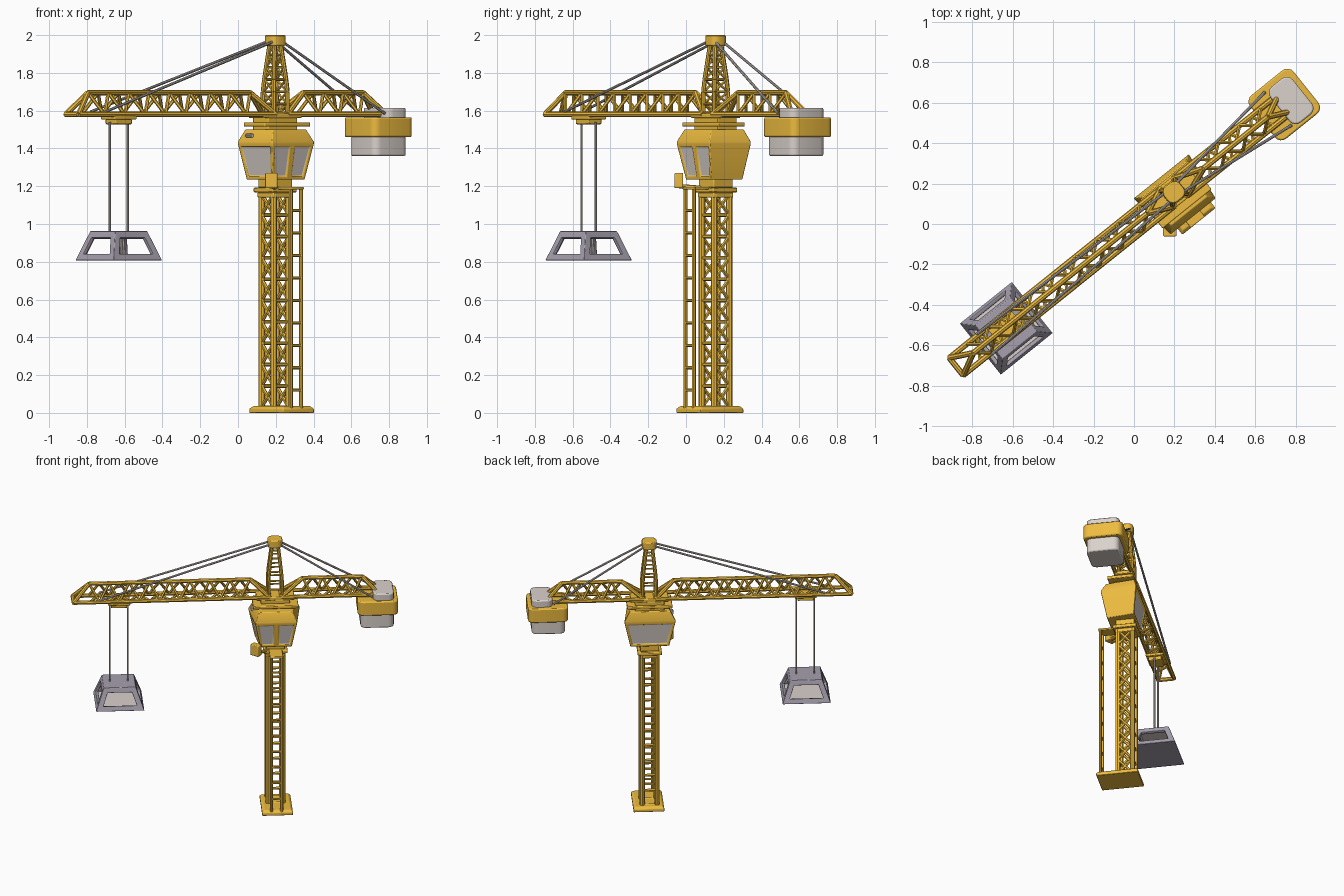
import bpy, bmesh
from math import radians, cos, sin, pi
from mathutils import Vector, Matrix

if "Cube" in bpy.data.objects:
    bpy.data.objects.remove(bpy.data.objects["Cube"])

# Local frame: u (x) runs along the jib, origin on the mast axis
FRAME = Matrix.Translation((0.197, 0.157, 0)) @ Matrix.Rotation(radians(38.7), 4, 'Z')


def material(name, rgb):
    m = bpy.data.materials.new(name)
    m.diffuse_color = (*rgb, 1)
    m.use_nodes = True
    m.node_tree.nodes["Principled BSDF"].inputs["Base Color"].default_value = m.diffuse_color
    return m


YELLOW = material("yellow_paint", (0.85, 0.50, 0.05))
PALE = material("pale_grey", (0.70, 0.64, 0.60))
STEEL = material("steel_grey", (0.38, 0.35, 0.42))
CABLE = material("cable_grey", (0.55, 0.51, 0.48))


def finish(name, bm, mats, bevel=0.0, shell=0.0):
    bmesh.ops.recalc_face_normals(bm, faces=bm.faces)
    me = bpy.data.meshes.new(name)
    bm.to_mesh(me)
    bm.free()
    for m in mats:
        me.materials.append(m)
    ob = bpy.data.objects.new(name, me)
    bpy.context.collection.objects.link(ob)
    ob.matrix_world = FRAME
    if shell:
        s = ob.modifiers.new("shell", 'SOLIDIFY')
        s.thickness, s.offset, s.material_offset = shell, -1, 1
    if bevel:
        b = ob.modifiers.new("bevel", 'BEVEL')
        b.width, b.segments, b.limit_method = bevel, 2, 'ANGLE'
        b.angle_limit = radians(35)
    bpy.ops.object.select_all(action='DESELECT')
    ob.select_set(True)
    bpy.context.view_layer.objects.active = ob
    bpy.ops.object.shade_smooth_by_angle(angle=radians(40))
    return ob


def bars(name, segs, r, mat=YELLOW, n=8):
    """Round bars joining each pair of points."""
    bm = bmesh.new()
    for a, b in segs:
        a, b = Vector(a), Vector(b)
        d = b - a
        mx = Matrix.Translation((a + b) / 2) @ d.to_track_quat('Z', 'Y').to_matrix().to_4x4()
        bmesh.ops.create_cone(bm, cap_ends=True, segments=n, radius1=r, radius2=r,
                              depth=d.length, matrix=mx)
    return finish(name, bm, [mat])


def rect(lu, lv, cu=0, cv=0, r=0.0, n=4):
    """Rectangle outline, with rounded corners when r > 0."""
    pts = []
    for k, (sx, sy) in enumerate(((1, 1), (-1, 1), (-1, -1), (1, -1))):
        x, y = cu + sx * (lu / 2 - r), cv + sy * (lv / 2 - r)
        for i in range(n + 1 if r else 1):
            a = (k + i / n) * pi / 2
            pts.append((x + r * cos(a), y + r * sin(a)))
    return pts


def loft(name, rings, mats, bevel=0.0, window=None, inset=0.016, shell=0.0):
    """Stack outlines at heights; side faces chosen by window(ring, side) become
    recessed panes, or openings when the part is a shell."""
    bm = bmesh.new()
    vs = [[bm.verts.new((x, y, z)) for x, y in pts] for z, pts in rings]
    n, picked = len(vs[0]), []
    for k in range(len(vs) - 1):
        for i in range(n):
            j = (i + 1) % n
            f = bm.faces.new((vs[k][i], vs[k][j], vs[k + 1][j], vs[k + 1][i]))
            if window and window(k, i):
                picked.append(f)
    bm.faces.new(vs[0][::-1])
    bm.faces.new(vs[-1])
    bmesh.ops.recalc_face_normals(bm, faces=bm.faces)
    if picked:
        bmesh.ops.inset_individual(bm, faces=picked, thickness=inset, use_even_offset=True)
        if shell:
            bmesh.ops.delete(bm, geom=picked, context='FACES')
        else:
            bmesh.ops.inset_individual(bm, faces=picked, thickness=0.003, depth=-0.007, use_even_offset=True)
            for f in picked:
                f.material_index = 1
    return finish(name, bm, mats, bevel, shell)


def slab(name, lu, lv, z0, z1, cu=0, cv=0, r=0.0, mat=YELLOW, bevel=0.005):
    return loft(name, [(z0, rect(lu, lv, cu, cv, r)), (z1, rect(lu, lv, cu, cv, r))], [mat], bevel)


def lattice_tower(name, z0, z1, half, levels, post, brace):
    """Four posts, crossed braces on the u sides and rungs on the v sides."""
    def corner(su, sv, z):
        h = half(z)
        return (su * h, sv * h, z)
    zs = [z0 + (z1 - z0) * i / levels for i in range(levels + 1)]
    posts, webs = [], []
    for a, b in zip(zs, zs[1:]):
        for s in (-1, 1):
            posts += [(corner(s, t, a), corner(s, t, b)) for t in (-1, 1)]
            webs += [(corner(s, -1, a), corner(s, 1, b)), (corner(s, 1, a), corner(s, -1, b)),
                     (corner(-1, s, a), corner(1, s, a))]
    bars(name + "_posts", posts, post)
    bars(name + "_braces", webs, brace, n=6)


# Base plate, mast and slewing collars
loft("base_plate", [(0, rect(.21, .29, .007, -.045)), (.022, rect(.21, .29, .007, -.045)),
                    (.036, rect(.18, .26, .007, -.045))], [YELLOW], .004)
lattice_tower("mast", .03, 1.16, lambda z: .051, 10, .018, .010)
slab("mast_cap", .135, .135, 1.14, 1.168)
slab("mast_flange", .165, .165, 1.168, 1.192)
slab("mast_neck", .13, .13, 1.192, 1.24)

# Ladder with top landing and side control box
rungs = [((-.035, -.176, .12 + .119 * i), (.035, -.176, .12 + .119 * i)) for i in range(9)]
bars("ladder_rungs", rungs, .008, n=6)
bars("ladder_rails", [((s * .035, -.176, .02), (s * .035, -.176, 1.195)) for s in (-1, 1)], .011)
slab("ladder_landing", .09, .13, 1.182, 1.196, 0, -.125)
bars("box_arm", [((-.135, -.14, 1.20), (-.04, -.05, 1.19))], .012)
box = slab("control_box", .066, .046, 1.19, 1.27)
box.matrix_world = Matrix.Translation((.177, -.038, 0))


# Operator cabin: windows on all sides but the one facing the counterweight
def cabin_ring(s):
    p = [(-.142, -.152), (0, -.152), (.142, -.152), (.175, .10), (-.175, .10)]
    return [(x * s, y * s) for x, y in p]


loft("cabin", [(1.235, cabin_ring(.76)), (1.425, cabin_ring(1)), (1.435, cabin_ring(1)), (1.5, cabin_ring(.8))],
     [YELLOW, PALE], .004, lambda k, i: k == 0 and i in (0, 1, 3, 4))
bars("roof_lamp", [((-.155, .0, 1.468), (-.155, .05, 1.468))], .010, PALE)
slab("turntable_neck", .2, .13, 1.495, 1.52)
slab("turntable", .31, .18, 1.515, 1.538, 0, -.015)
slab("turntable_top", .2, .13, 1.535, 1.565)
slab("jib_seat", .26, .13, 1.56, 1.585)


# Jib and counter jib: triangular trusses
def truss(name, u_bot, u_top, panels, w=.055, zb=1.58, zt=1.695):
    (a, b), (c, d) = u_bot, u_top
    chords = [((c, 0, zt), (d, 0, zt))]
    webs = []
    us = [c + (d - c) * i / (2 * panels) for i in range(2 * panels + 1)]
    for s in (-1, 1):
        chords += [((a, s * w, zb), (b, s * w, zb)), ((a, s * w, zb), (c, 0, zt)), ((b, s * w, zb), (d, 0, zt))]
        for i in range(2 * panels):
            p, q = (us[i], s * w, zb), (us[i + 1], 0, zt)
            if (i % 2 == 0) != (s > 0):
                p, q = (us[i], 0, zt), (us[i + 1], s * w, zb)
            webs.append((p, q))
    for i in range(2 * panels):
        s = 1 if i % 2 else -1
        webs.append(((us[i], s * w, zb), (us[i + 1], -s * w, zb)))
    chords += [((u, -w, zb), (u, w, zb)) for u in (a, b)]
    bars(name + "_chords", chords, .0145)
    bars(name + "_webs", webs, .0095, n=6)


truss("jib", (-1.378, -.04), (-1.27, -.17), 8)
truss("counter_jib", (.04, .71), (.19, .595), 3)

# Apex tower and cap
lattice_tower("apex_tower", 1.57, 1.96, lambda z: .046 if z < 1.72 else .046 - (z - 1.72) * .11, 6, .012, .007)
slab("apex_cap", .1, .095, 1.943, 2.0, r=.035, bevel=.006)

# Stay cables
stays = []
for s in (-1, 1):
    stays += [((-.02, s * .025, 1.97), (-1.2, s * .062, 1.595)),
              ((.02, s * .025, 1.97), (.66, s * .105, 1.585))]
bars("stay_cables", stays, .0075, CABLE)

# Counterweight: tray, hanging block and smaller top block
slab("counterweight_tray", .275, .275, 1.46, 1.565, .697, -.003, .04, bevel=.008)
slab("counterweight_block", .228, .228, 1.36, 1.50, .693, -.009, .04, PALE, .008)
slab("counterweight_top", .142, .228, 1.50, 1.615, .736, -.009, .04, PALE, .008)

# Trolley, hoist ropes and open-sided bucket
TU, TV = -1.067, -.007
slab("trolley", .15, .12, 1.553, 1.572, TU, TV)
slab("trolley_block", .11, .09, 1.528, 1.556, TU, TV)
bars("hoist_ropes", [((TU + s * .061, TV, .95), (TU + s * .061, TV, 1.54)) for s in (-1, 1)], .006, CABLE)
loft("bucket", [(.808, rect(.33, .325, TU, TV)), (.962, rect(.218, .213, TU, TV))],
     [STEEL, PALE], .003, lambda k, i: True, .036, .022)
